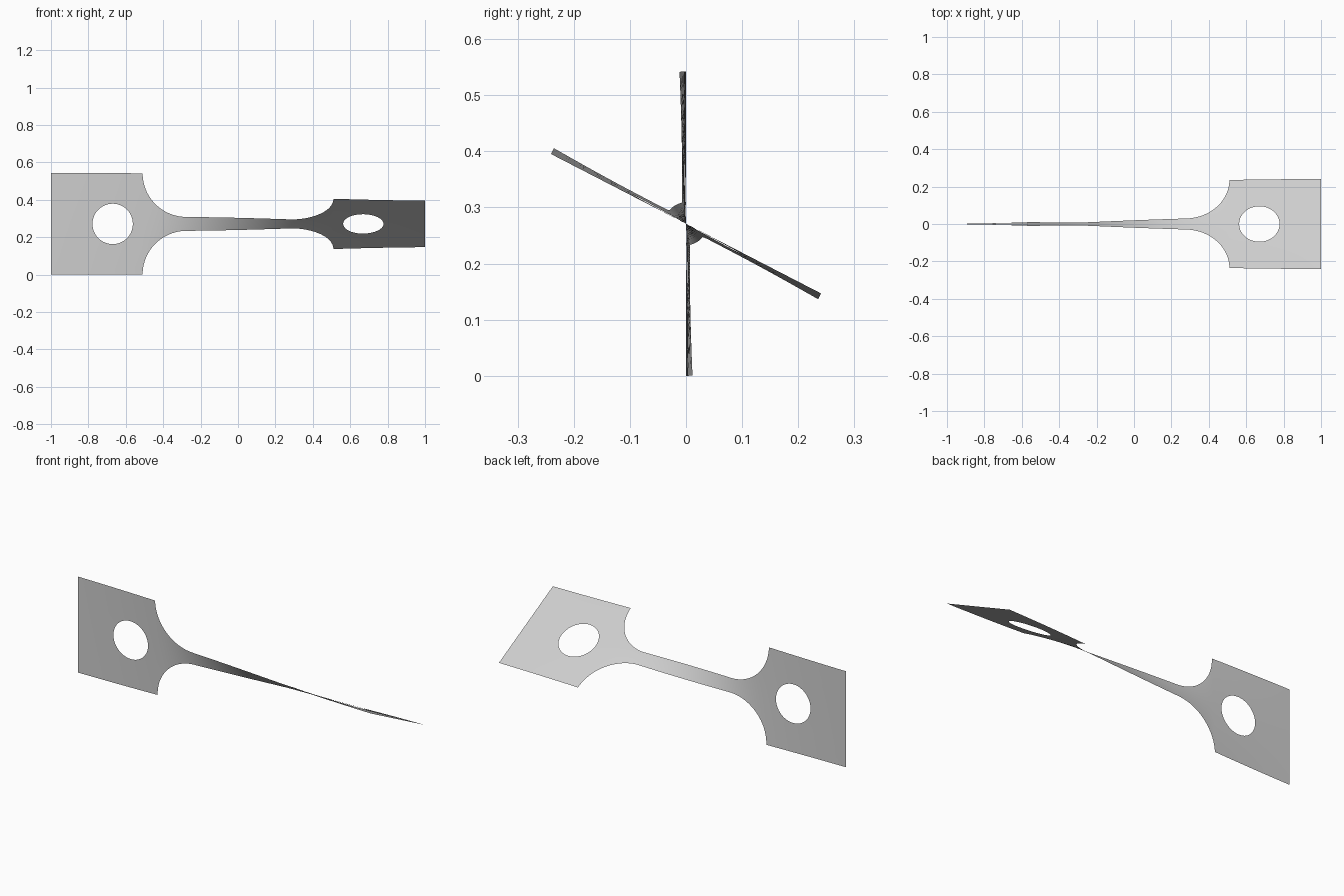
import bpy, bmesh, math
from mathutils import Vector

old = bpy.data.objects.get("Cube")
if old:
    bpy.data.objects.remove(old)

HALF = 0.271          # half height of the end plates
INNER = 0.51          # where plate meets fillet
FILLET = 0.233        # fillet radius
HOLE_X, HOLE_R = 0.67, 0.108
ROWS, RINGS, COLS = 20, 5, 96

# Twist away from the middle: distance, degrees, degrees per unit
TWIST = [(0, 0, 69), (0.28, 19.3, 66), (INNER, 28.9, 8), (1, 31.35, 2)]


def twist(x):
    d = min(abs(x), 1)
    for (a, fa, sa), (b, fb, sb) in zip(TWIST, TWIST[1:]):
        if d <= b:
            break
    w = b - a
    t = (d - a) / w
    f = (fa * (2*t**3 - 3*t**2 + 1) + sa * w * (t**3 - 2*t**2 + t)
         + fb * (3*t**2 - 2*t**3) + sb * w * (t**3 - t**2))
    return math.radians(31.35 + math.copysign(f, x))


def half_width(x):
    d = max(0, abs(x) - (INNER - FILLET))
    return HALF - math.sqrt(max(0, FILLET**2 - d**2))


bm = bmesh.new()


def grid(lines, closed=False):
    """Skin rows of flat (x, height) points with quads."""
    rows = [[bm.verts.new((x, 0, v)) for x, v in line] for line in lines]
    for r, s in zip(rows, rows[1:]):
        n = len(r)
        for i in range(n if closed else n - 1):
            j = (i + 1) % n
            bm.faces.new((r[i], r[j], s[j], s[i]))


# Narrow neck with its round fillets, columns packed toward the steep ends
neck = []
for c in range(COLS + 1):
    x = INNER * math.sin(math.pi * (c / COLS - 0.5))
    neck.append([(x, half_width(x) * (2 * r / ROWS - 1)) for r in range(ROWS + 1)])
grid(neck)

# End plates: rings running from the round hole out to the rectangular edge
corners = [Vector(p) for p in ((INNER, -HALF), (1, -HALF), (1, HALF), (INNER, HALF))]
centre = Vector((HOLE_X, 0))
border = [a.lerp(b, i / ROWS) for a, b in zip(corners, corners[1:] + corners[:1])
          for i in range(ROWS)]
for side in (-1, 1):
    rings = []
    for k in range(RINGS + 1):
        pts = [(centre + (p - centre).normalized() * HOLE_R).lerp(p, k / RINGS)
               for p in border]
        rings.append([(side * p.x, p.y) for p in pts])
    grid(rings, closed=True)

bmesh.ops.remove_doubles(bm, verts=bm.verts, dist=0.0005)
bmesh.ops.recalc_face_normals(bm, faces=bm.faces)
bm.faces.ensure_lookup_table()
bm.normal_update()
if bm.faces[0].normal.y > 0:
    bmesh.ops.reverse_faces(bm, faces=bm.faces)

# Twist the flat strip about its long axis
for v in bm.verts:
    a, h = twist(v.co.x), v.co.z
    v.co.y = -h * math.sin(a)
    v.co.z = HALF + h * math.cos(a)

mesh = bpy.data.meshes.new("twisted_strip")
bm.to_mesh(mesh)
bm.free()
strip = bpy.data.objects.new("twisted_strip", mesh)
bpy.context.collection.objects.link(strip)

grey = bpy.data.materials.new("light_grey")
grey.use_nodes = True
colour = (0.62, 0.62, 0.62, 1)
grey.diffuse_color = colour
grey.node_tree.nodes["Principled BSDF"].inputs["Base Color"].default_value = colour
mesh.materials.append(grey)

bpy.context.view_layer.objects.active = strip
strip.select_set(True)
bpy.ops.object.shade_smooth_by_angle()
